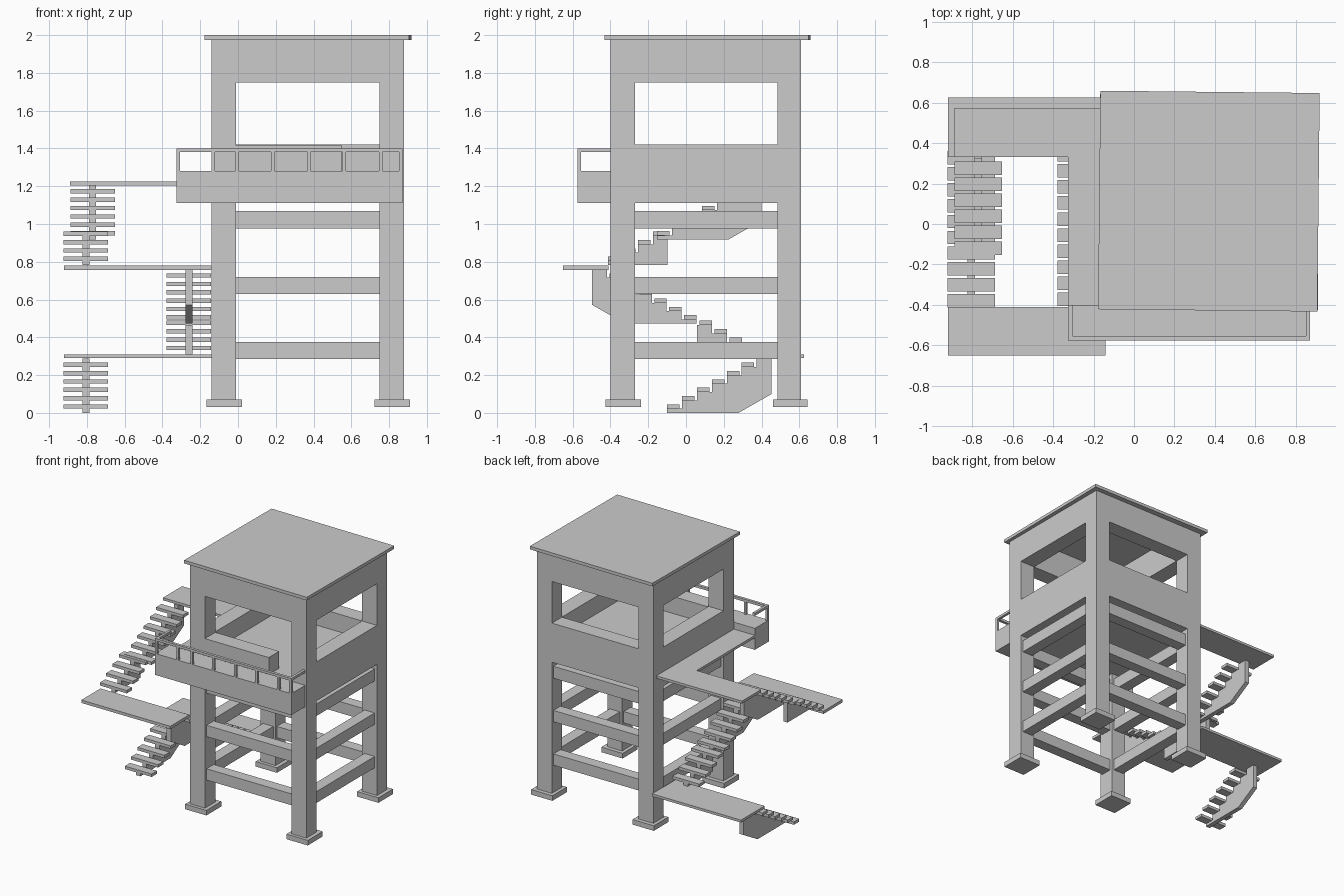
import bpy, bmesh, math
from mathutils import Matrix

if "Cube" in bpy.data.objects:
    bpy.data.objects.remove(bpy.data.objects["Cube"])

def make(name, bm):
    bmesh.ops.recalc_face_normals(bm, faces=bm.faces[:])
    me = bpy.data.meshes.new(name)
    bm.to_mesh(me)
    bm.free()
    ob = bpy.data.objects.new(name, me)
    bpy.context.collection.objects.link(ob)
    return ob

def add_box(bm, x0, x1, y0, y1, z0, z1):
    m = Matrix.Translation(((x0 + x1) / 2, (y0 + y1) / 2, (z0 + z1) / 2)) @ \
        Matrix.Diagonal((abs(x1 - x0), abs(y1 - y0), z1 - z0, 1))
    bmesh.ops.create_cube(bm, size=1, matrix=m)

def boxes(name, *dims):
    bm = bmesh.new()
    for d in dims:
        add_box(bm, *d)
    return make(name, bm)

# Tower outline: outer faces and inner column faces
X0, X1, X2, X3 = -0.14, -0.01, 0.75, 0.88
Y0, Y1, Y2, Y3 = -0.40, -0.27, 0.485, 0.61

# Columns and footings
for fb, (ya, yb) in (("front", (Y0, Y1)), ("back", (Y2, Y3))):
    for lr, (xa, xb) in (("left", (X0, X1)), ("right", (X2, X3))):
        boxes(f"{fb}_{lr}_column", (xa, xb, ya, yb, 0.03, 1.98))
        boxes(f"{fb}_{lr}_footing",
              (xa - 0.027, xb + 0.03, ya - 0.025, yb + 0.032, 0.03, 0.07))

# Cross beams between columns on three levels
I, T = 0.02, 0.09
for n, (z0, z1) in enumerate(((0.285, 0.375), (0.63, 0.72), (0.975, 1.07))):
    boxes(f"beam_ring_{n + 1}",
          (X1, X2, Y0 + I, Y0 + I + T, z0, z1), (X1, X2, Y3 - I - T, Y3 - I, z0, z1),
          (X0 + I, X0 + I + T, Y1, Y2, z0, z1), (X3 - I - T, X3 - I, Y1, Y2, z0, z1))

# Cabin floor, parapet walls with a doorway at the front right, upper walls
boxes("cabin_floor", (X0 + 0.01, X3 - 0.002, Y0, Y3 - 0.01, 1.11, 1.28))
boxes("parapet_walls", (X1, 0.55, Y0, Y1, 1.11, 1.415), (X1, X2, Y2, Y3, 1.11, 1.42),
      (X0, X1, Y1, Y2, 1.11, 1.42), (X2, X3, Y1, Y2, 1.11, 1.42))
boxes("upper_walls", (X1, X2, Y0, Y1, 1.75, 1.98), (X1, X2, Y2, Y3, 1.75, 1.98),
      (X0, X1, Y1, Y2, 1.75, 1.98), (X2, X3, Y1, Y2, 1.75, 1.98))

# Slightly turned flat roof
roof = boxes("roof", (-0.542, 0.542, -0.54, 0.54, 1.975, 2.0))
roof.location = (0.37, 0.113, 0)
roof.rotation_euler.z = math.radians(-0.6)

# Balcony slab and railing
BX0, BX1, BY = -0.325, 0.87, -0.575
boxes("balcony_slab", (BX0, BX1, BY, Y0, 1.11, 1.28))
rail = [(BX0, BX1, BY, BY + 0.022, 1.38, 1.40),
        (BX0, BX0 + 0.02, BY, Y0, 1.38, 1.40), (BX1 - 0.02, BX1, BY, Y0, 1.38, 1.40)]
for px in (-0.316, -0.13, -0.005, 0.183, 0.376, 0.563, 0.755, 0.861):
    rail.append((px - 0.009, px + 0.009, BY, BY + 0.02, 1.28, 1.38))
boxes("balcony_railing", *rail)

# Landings and side walkway
boxes("lower_landing", (-0.92, X0, 0.33, 0.625, 0.29, 0.31))
boxes("middle_landing", (-0.92, X0, -0.65, -0.41, 0.757, 0.78))
boxes("upper_landing", (-0.89, X0, 0.33, 0.57, 1.205, 1.225))
boxes("side_walkway", (BX0, X0, Y0, 0.33, 1.205, 1.225))

# Stair run: flat treads on one central stepped stringer
RISE, GO = 0.0443, 0.079

def stair(name, xc, y, z, count, direction, top):
    tread = bmesh.new()
    for i in range(count):
        ya = y + direction * GO * i
        zt = z + 0.022 + RISE * i
        add_box(tread, xc - 0.118, xc + 0.118, ya, ya + direction * 0.066, zt, zt + 0.023)
    make(name + "_treads", tread)
    steps = count + (1 if top else 0)
    pts = [(0, 0)]
    for i in range(steps):
        h = 0.022 + RISE * i
        pts += [(GO * i, h), (GO * (i + 1), h)]
    end = GO * steps
    pts += [(end, 0.1), (end - 0.175, 0)] if top else [(end, 0)]
    bm = bmesh.new()
    face = bm.faces.new([bm.verts.new((xc - 0.018, y + direction * a, z + b))
                         for a, b in pts])
    ext = bmesh.ops.extrude_face_region(bm, geom=[face])
    bmesh.ops.translate(bm, vec=(0.036, 0, 0),
                        verts=[v for v in ext["geom"] if isinstance(v, bmesh.types.BMVert)])
    make(name + "_stringer", bm)

stair("bottom_stair", -0.805, -0.10, 0.0, 6, 1, True)
stair("second_stair_lower", -0.26, 0.375, 0.31, 4, -1, False)
stair("second_stair_upper", -0.26, 0.056, 0.472, 6, -1, True)
stair("third_stair_lower", -0.805, -0.413, 0.782, 4, 1, False)
stair("third_stair_upper", -0.77, -0.153, 0.918, 6, 1, True)
